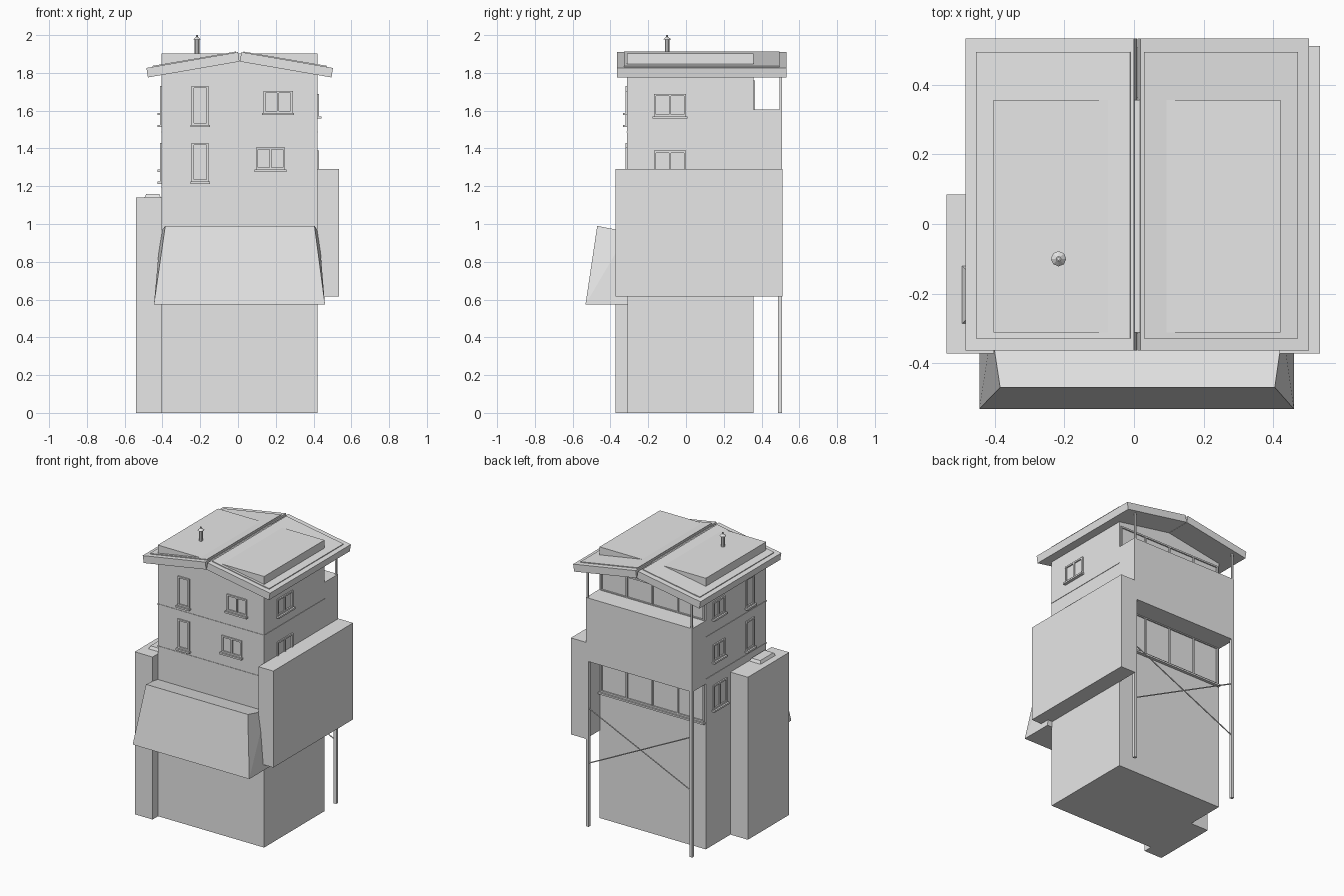
import bpy, bmesh
from math import pi
from mathutils import Vector

cube = bpy.data.objects.get("Cube")
if cube:
    bpy.data.objects.remove(cube, do_unlink=True)

GREY = (0.8, 0.8, 0.8, 1)
plaster = bpy.data.materials.new("light_grey")
plaster.use_nodes = True
plaster.diffuse_color = GREY
plaster.node_tree.nodes["Principled BSDF"].inputs["Base Color"].default_value = GREY

X0, X1, Y0, Y1 = -0.404, 0.421, -0.312, 0.357   # main block walls
MID = 0.009                                     # ridge position in x


def finish(name, bm):
    bmesh.ops.recalc_face_normals(bm, faces=bm.faces)
    mesh = bpy.data.meshes.new(name)
    bm.to_mesh(mesh)
    bm.free()
    mesh.materials.append(plaster)
    obj = bpy.data.objects.new(name, mesh)
    bpy.context.collection.objects.link(obj)
    return obj


def add_box(bm, lo, hi):
    lo, hi = Vector(lo), Vector(hi)
    verts = bmesh.ops.create_cube(bm, size=1)["verts"]
    for v in verts:
        v.co = (lo + hi) / 2 + v.co * (hi - lo)
    return verts


def box(name, lo, hi):
    bm = bmesh.new()
    add_box(bm, lo, hi)
    return finish(name, bm)


def hull(name, points):
    bm = bmesh.new()
    for p in points:
        bm.verts.new(p)
    bmesh.ops.convex_hull(bm, input=bm.verts)
    return finish(name, bm)


def prism(name, profile, y0, y1):
    return hull(name, [(x, y, z) for y in (y0, y1) for x, z in profile])


def rod(name, a, b, r, sides=6, r2=None):
    a, b = Vector(a), Vector(b)
    bm = bmesh.new()
    bmesh.ops.create_cone(bm, cap_ends=True, segments=sides, radius1=r,
                          radius2=r if r2 is None else r2, depth=(b - a).length)
    turn = (b - a).to_track_quat('Z', 'Y')
    for v in bm.verts:
        v.co = turn @ v.co + (a + b) / 2
    return finish(name, bm)


# Wall mapping: distance along the wall, distance out of it, height
WALLS = {
    "front": lambda u, d, z: (u, Y0 - d, z),
    "back": lambda u, d, z: (u, Y1 + d, z),
    "left": lambda u, d, z: (X1 + d, u, z),
    "right": lambda u, d, z: (X0 - d, u, z),
}


def window(name, wall, u0, u1, z0, z1, panes=1, sill=True, bar=0.011):
    bm = bmesh.new()
    place = WALLS[wall]

    def bar_box(a0, a1, d, b0, b1):
        add_box(bm, place(a0, -0.01, b0), place(a1, d, b1))

    for b in (z0, z1 - bar):
        bar_box(u0, u1, 0.009, b, b + bar)
    for i in range(panes + 1):
        u = u0 + (u1 - u0 - bar) * i / panes
        bar_box(u, u + bar, 0.008, z0, z1)
    if sill:
        bar_box(u0 - 0.007, u1 + 0.007, 0.021, z0 - 0.012, z0)
    finish(name, bm)


# Main volumes
box("main_block", (X0, Y0, 0), (X1, Y1, 1.902))
box("side_tower", (-0.54, -0.373, 0), (X0 + 0.002, 0.085, 1.14))
box("side_bay", (X1 - 0.002, -0.373, 0.615), (0.535, 0.512, 1.292))
box("balcony", (X0, Y1 - 0.01, 1.16), (X1, 0.508, 1.605))
hull("tower_hatch", [(x, y, z) for z, e in ((1.139, 0), (1.16, 0.01))
                     for x in (-0.495 + e, -0.408 - e) for y in (-0.287 + e, -0.12 - e)])

# Sloping front canopy
hull("front_canopy",
     [(x, y, 0.575) for x in (-0.445, 0.46) for y in (-0.532, Y0 + 0.005)]
     + [(x, -0.47, 0.99) for x in (-0.385, 0.405)]
     + [(x, Y0 + 0.005, 0.958) for x in (-0.41, 0.428)])

# Two roof slabs meeting at a notched ridge, each with a raised panel
for side, s in (("right", -1), ("left", 1)):
    slab = [(0.001, 1.86), (0.009, 1.91), (0.494, 1.826), (0.486, 1.776)]
    prism("roof_slab_" + side, [(MID + s * x, z) for x, z in slab], -0.364, 0.533)
    panel = [(0.019, 1.90), (0.02, 1.913), (0.463, 1.837), (0.462, 1.825)]
    prism("roof_panel_" + side, [(MID + s * x, z) for x, z in panel], -0.329, 0.495)

# Chimney pipe with a conical cap
rod("chimney_pipe", (-0.217, -0.1, 1.89), (-0.217, -0.1, 1.98), 0.012, 8)
rod("chimney_cap", (-0.217, -0.1, 1.976), (-0.217, -0.1, 1.99), 0.022, 8, 0.007)
rod("chimney_tip", (-0.217, -0.1, 1.985), (-0.217, -0.1, 2.0), 0.006, 4)

# Back posts and crossed braces
PX = (X0 + 0.01, X1 - 0.01)
for side, x in zip(("right", "left"), PX):
    box("lower_post_" + side, (x - 0.01, 0.488, 0), (x + 0.01, 0.508, 1.17))
    box("upper_post_" + side, (x - 0.006, 0.495, 1.6), (x + 0.006, 0.507, 1.84))
for n, (za, zb) in enumerate(((0.46, 0.83), (0.84, 0.44))):
    rod(f"brace_{n + 1}", (PX[0], 0.498, za), (PX[1], 0.498, zb), 0.004)

# Windows on every wall
for floor, dz in (("upper", 0.3), ("lower", 0)):
    shift = 0.04 if dz else 0
    window(floor + "_tall_window_front", "front", -0.245, -0.155, 1.225 + dz, 1.43 + dz)
    window(floor + "_wide_window_front", "front", 0.095 + shift, 0.25 + shift,
           1.288 + dz, 1.405 + dz, 2)
    window(floor + "_window_left", "left", -0.17, 0.0, 1.27 + dz, 1.388 + dz, 2)
    window(floor + "_tall_window_right", "right", -0.175, -0.085, 1.225 + dz, 1.43 + dz)
    window(floor + "_wide_window_right", "right", 0.15, 0.28, 1.288 + dz, 1.405 + dz, 2)
window("stair_window_right", "right", 0.13, 0.28, 0.95, 1.12, 2)
window("balcony_windows", "back", X0 + 0.01, X1 - 0.01, 1.6, 1.76, 4, False)
window("back_windows", "back", X0 + 0.01, X1 - 0.01, 0.89, 1.165, 4)

# Thin storey bands
for z in (1.19, 1.485):
    box("storey_band", (X0 - 0.003, Y0 - 0.003, z), (X1 + 0.003, Y1, z + 0.006))
